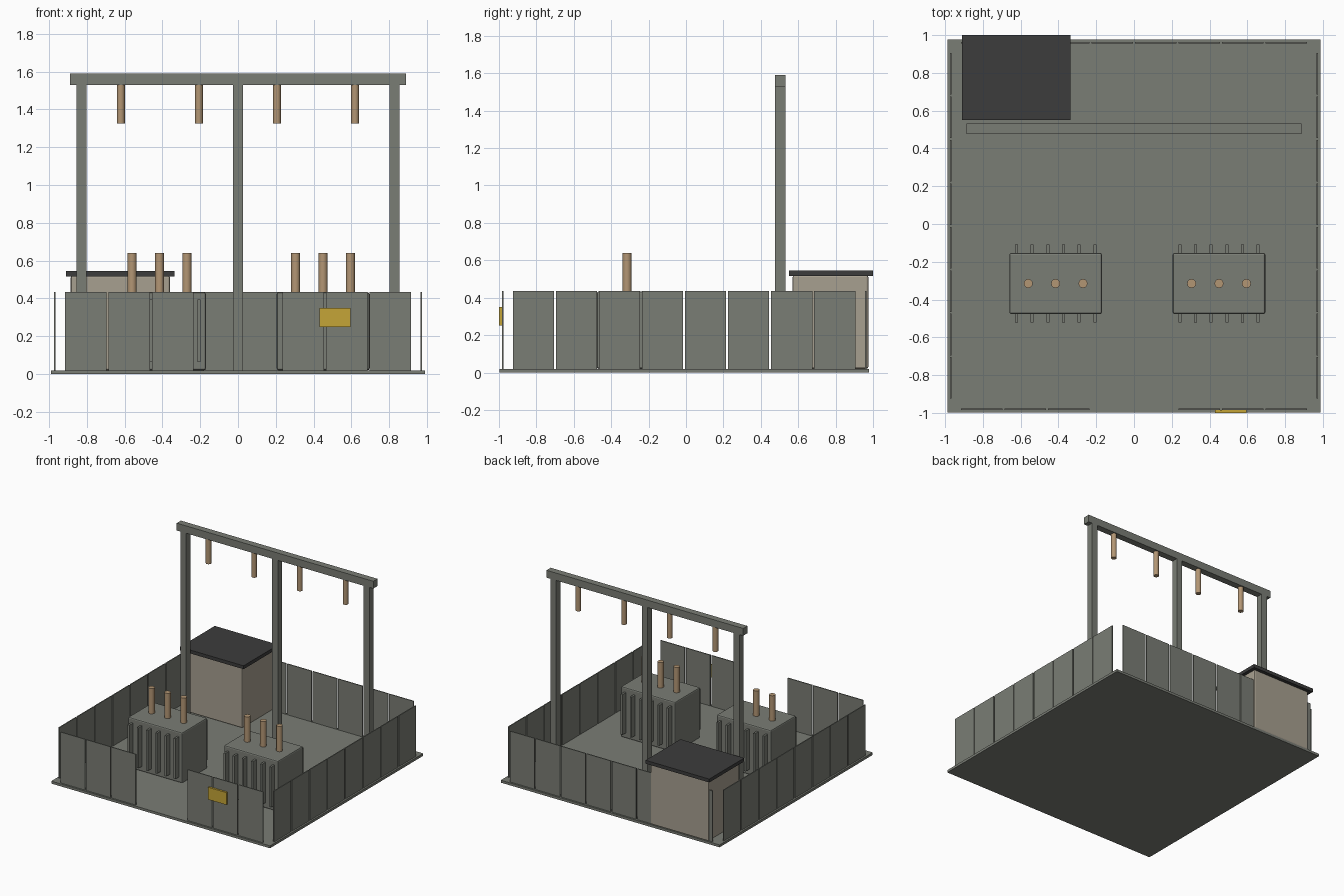
import bpy
import math

if "Cube" in bpy.data.objects:
    bpy.data.objects.remove(bpy.data.objects["Cube"])


def material(name, rgb):
    m = bpy.data.materials.new(name)
    m.diffuse_color = (*rgb, 1)
    m.use_nodes = True
    m.node_tree.nodes["Principled BSDF"].inputs["Base Color"].default_value = m.diffuse_color
    return m


GREY = material("grey_steel", (0.195, 0.205, 0.178))
BEIGE = material("beige_wall", (0.39, 0.35, 0.28))
DARK = material("dark_roof", (0.045, 0.045, 0.045))
CLAY = material("brown_ceramic", (0.45, 0.305, 0.175))
YELLOW = material("yellow_sign", (0.56, 0.376, 0.038))


def box(name, x, y, z, mat, bevel=0):
    """Box from (min, max) ranges, with optional softened edges."""
    bpy.ops.mesh.primitive_cube_add(
        size=1, location=[(r[0] + r[1]) / 2 for r in (x, y, z)])
    ob = bpy.context.object
    ob.name = name
    ob.scale = [r[1] - r[0] for r in (x, y, z)]
    bpy.ops.object.transform_apply(location=False, rotation=False, scale=True)
    ob.data.materials.append(mat)
    if bevel:
        mod = ob.modifiers.new("soft_edges", "BEVEL")
        mod.width = bevel
        mod.segments = 2
    return ob


def rod(name, x, y, z0, z1, radius):
    bpy.ops.mesh.primitive_cylinder_add(
        vertices=12, radius=radius, depth=z1 - z0, location=(x, y, (z0 + z1) / 2))
    ob = bpy.context.object
    ob.name = name
    ob.data.materials.append(CLAY)
    bpy.ops.object.shade_smooth_by_angle(angle=math.radians(40))


# Ground slab
box("ground_slab", (-0.988, 0.988), (-0.998, 0.978), (0, 0.02), GREY)

# Perimeter fence, with a gateway in the middle of the front
PITCH, HALF, THIN = 0.23, 0.11, 0.004
FENCE_Z = (0.02, 0.435)
CY = -0.01
for i in range(8):
    c = (i - 3.5) * PITCH
    span = (c - HALF, c + HALF)
    box("back_fence_panel", span, (0.96 - THIN, 0.96 + THIN), FENCE_Z, GREY)
    if i not in (3, 4):
        box("front_fence_panel", span, (-0.98 - THIN, -0.98 + THIN), FENCE_Z, GREY)
    for s in (-1, 1):
        box("side_fence_panel", (s * 0.97 - THIN, s * 0.97 + THIN),
            (CY + span[0], CY + span[1]), FENCE_Z, GREY)

# Warning sign on the front fence
box("warning_sign", (0.43, 0.595), (-1.0, -0.984), (0.25, 0.35), YELLOW)

# Transformers: tank, cooling fins on both long sides, bushings on top
TY = -0.315
for cx in (-0.415, 0.45):
    box("transformer_tank", (cx - 0.245, cx + 0.245), (TY - 0.162, TY + 0.162),
        (0.02, 0.433), GREY, 0.01)
    for i in range(6):
        fx = cx + (i - 2.5) * 0.083
        for s in (-1, 1):
            y = sorted((TY + s * 0.155, TY + s * 0.207))
            box("cooling_fin", (fx - 0.008, fx + 0.008), y, (0.065, 0.395), GREY)
    for dx in (-0.145, 0, 0.145):
        rod("bushing", cx + dx, TY, 0.425, 0.64, 0.024)

# Gantry: three posts, top beam and hanging insulators
GY = (0.477, 0.531)
for x in (-0.828, 0, 0.828):
    box("gantry_post", (x - 0.026, x + 0.026), GY, (0.02, 1.53), GREY)
box("gantry_beam", (-0.888, 0.888), GY, (1.53, 1.59), GREY)
for i in range(4):
    rod("hanging_insulator", (i - 1.5) * 0.413, 0.504, 1.325, 1.535, 0.021)

# Control hut in the back corner
box("hut_walls", (-0.885, -0.36), (0.57, 0.975), (0.02, 0.52), BEIGE, 0.01)
box("hut_roof", (-0.91, -0.335), (0.55, 1.0), (0.517, 0.545), DARK)
